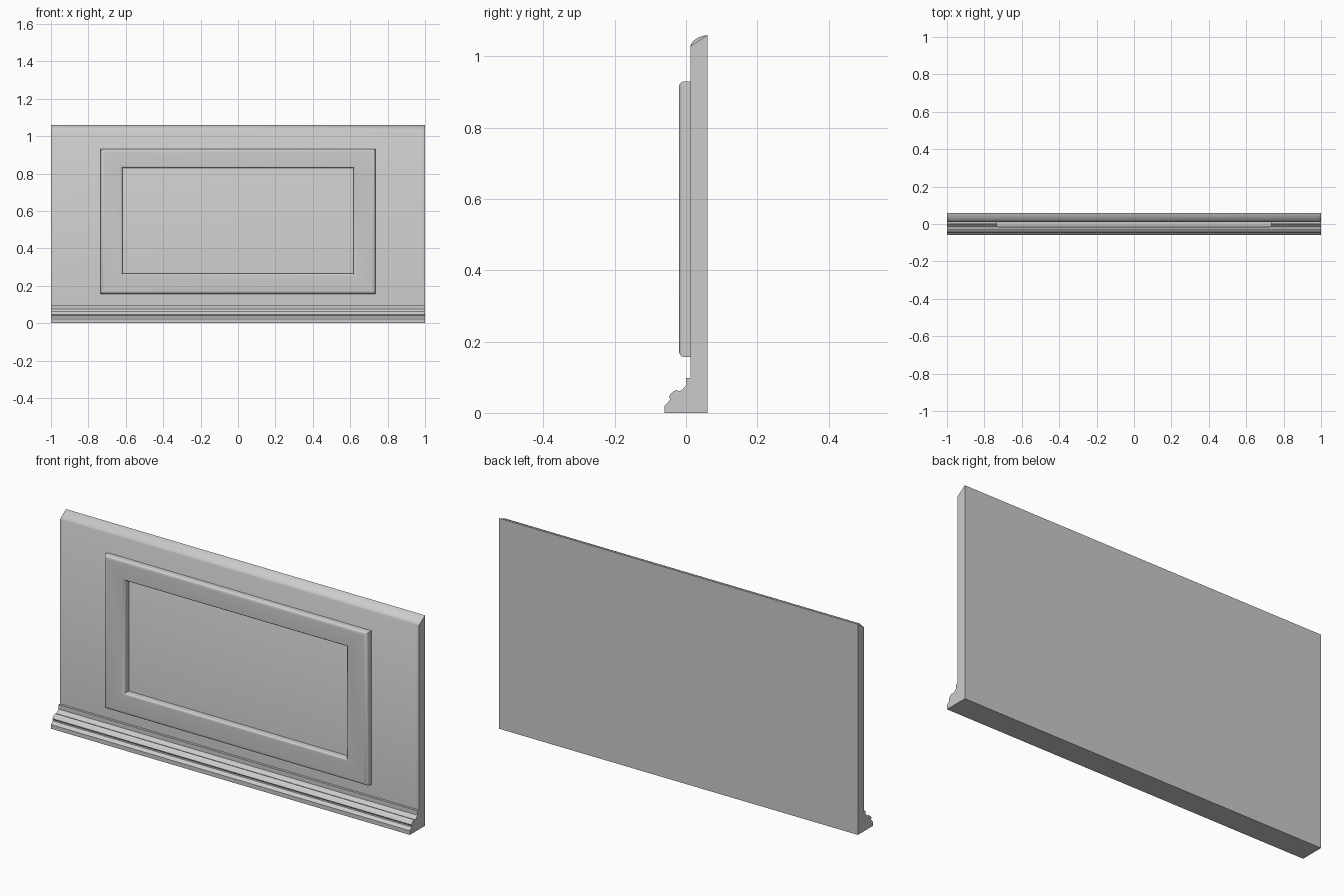
import bpy, bmesh
from math import sin, cos, pi

if "Cube" in bpy.data.objects:
    bpy.data.objects.remove(bpy.data.objects["Cube"])


def loft(name, sections, closed=False):
    """Skin a list of matching closed sections; cap the ends unless it is a ring."""
    bm = bmesh.new()
    rings = [[bm.verts.new(p) for p in s] for s in sections]
    n = len(rings[0])
    pairs = list(zip(rings, rings[1:]))
    if closed:
        pairs.append((rings[-1], rings[0]))
    for a, b in pairs:
        for i in range(n):
            j = (i + 1) % n
            bm.faces.new((a[i], a[j], b[j], b[i]))
    if not closed:
        bm.faces.new(rings[0])
        bm.faces.new(rings[-1])
    bmesh.ops.recalc_face_normals(bm, faces=bm.faces)
    mesh = bpy.data.meshes.new(name)
    bm.to_mesh(mesh)
    bm.free()
    obj = bpy.data.objects.new(name, mesh)
    bpy.context.collection.objects.link(obj)
    bpy.ops.object.select_all(action='DESELECT')
    obj.select_set(True)
    bpy.context.view_layer.objects.active = obj
    bpy.ops.object.shade_smooth_by_angle(angle=pi / 6)
    return obj


FRONT, BACK, TOP, SHOULDER = 0.012, 0.06, 1.06, 1.028


# Wall board: rounded top edge that flattens to a chamfer at both ends
def board_section(x, bulge):
    pts = [(x, BACK, 0), (x, FRONT, 0)]
    steps = 10
    for i in range(steps + 1):
        t = i / steps
        u = (1 - bulge) * t + bulge * (1 - cos(t * pi / 2))
        v = (1 - bulge) * t + bulge * sin(t * pi / 2)
        pts.append((x, FRONT + u * (BACK - FRONT), SHOULDER + v * (TOP - SHOULDER)))
    return pts


loft("wall_board", [board_section(x, b) for x, b in
                    ((-1, 0), (-0.985, 0.8), (0.985, 0.8), (1, 0))])

# Skirting moulding along the bottom
skirting = [(FRONT, 0), (-0.06, 0), (-0.06, 0.021), (-0.046, 0.034), (-0.045, 0.040),
            (-0.048, 0.046), (-0.042, 0.054), (-0.036, 0.060), (-0.027, 0.064),
            (-0.017, 0.060), (0.0, 0.076), (0.0, 0.098), (FRONT, 0.098)]
loft("skirting_moulding", [[(x, y, z) for y, z in skirting] for x in (-1, 1)])

# Raised picture frame: (fraction across the width, y), rounded on both edges
profile = [(0, FRONT)]
profile += [(0.17 * (1 - cos(a)), -0.006 - 0.014 * sin(a))
            for a in (i * pi / 12 for i in range(7))]
profile += [(1 - 0.12 * (1 - sin(a)), -0.010 - 0.010 * cos(a))
            for a in (i * pi / 12 for i in range(7))]
profile.append((1, FRONT))
outer = (-0.735, 0.735, 0.157, 0.93)
inner = (-0.617, 0.617, 0.265, 0.83)
corners = []
for ix, iz in ((0, 2), (1, 2), (1, 3), (0, 3)):
    corners.append([(outer[ix] + t * (inner[ix] - outer[ix]), y,
                     outer[iz] + t * (inner[iz] - outer[iz])) for t, y in profile])
loft("panel_frame", corners, closed=True)
